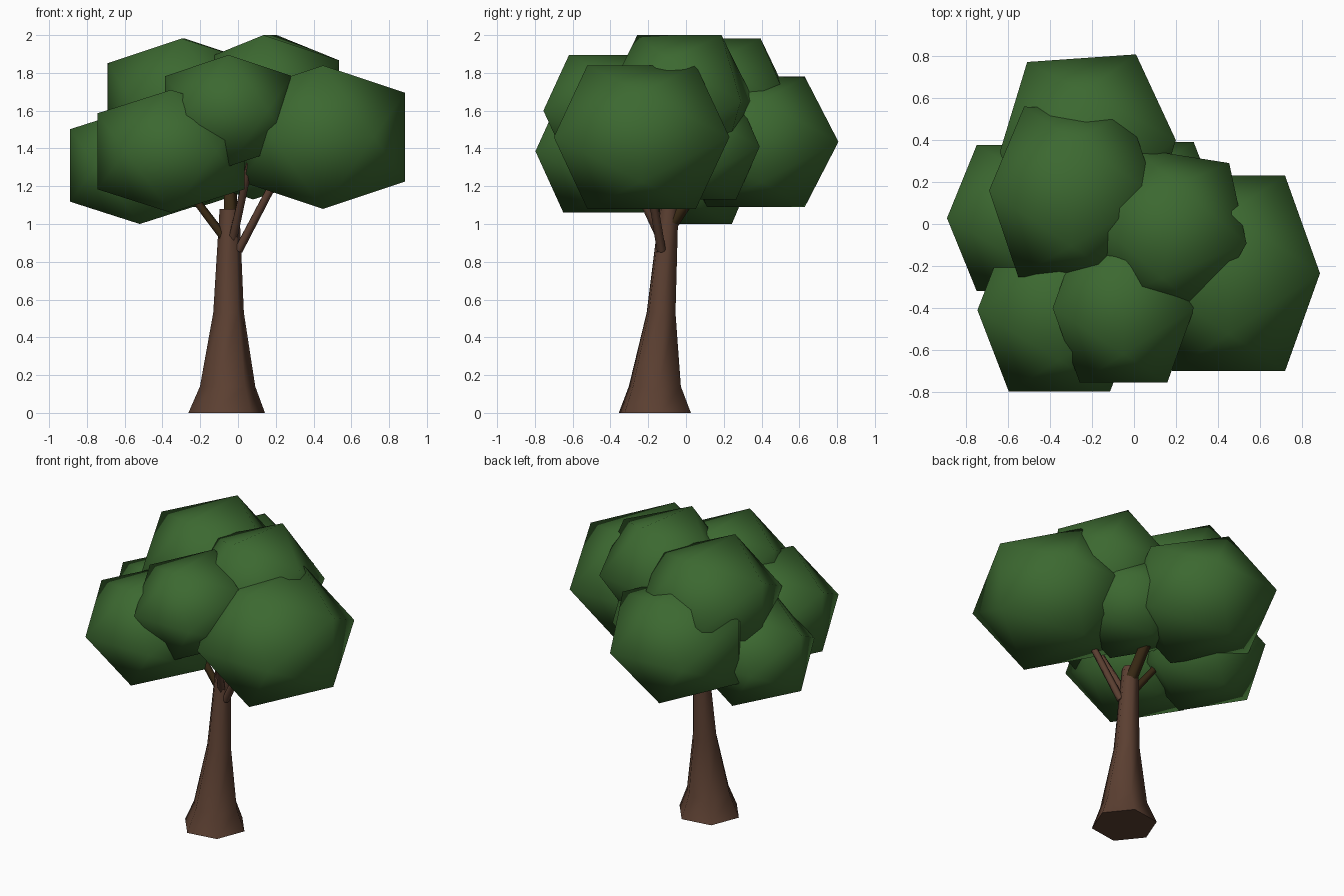
import bpy, bmesh, math
from mathutils import Vector, Matrix

if "Cube" in bpy.data.objects:
    bpy.data.objects.remove(bpy.data.objects["Cube"], do_unlink=True)


def material(name, rgb):
    mat = bpy.data.materials.new(name)
    mat.use_nodes = True
    mat.diffuse_color = (*rgb, 1)
    mat.node_tree.nodes["Principled BSDF"].inputs["Base Color"].default_value = (*rgb, 1)
    return mat


green = material("leaf green", (0.045, 0.14, 0.03))
bark = material("bark brown", (0.105, 0.05, 0.031))
dark_bark = material("dark bark", (0.04, 0.022, 0.007))


def finish(name, bm, mat, smooth=True):
    bmesh.ops.recalc_face_normals(bm, faces=bm.faces)
    mesh = bpy.data.meshes.new(name)
    bm.to_mesh(mesh)
    bm.free()
    mesh.materials.append(mat)
    for poly in mesh.polygons:
        poly.use_smooth = smooth and len(poly.vertices) < 5
    obj = bpy.data.objects.new(name, mesh)
    bpy.context.collection.objects.link(obj)
    return obj


# Leaf clump: a twenty-sided solid fitted to the given half sizes
def clump(name, centre, half, turn=0):
    bm = bmesh.new()
    short = (math.sqrt(5) - 1) / 2
    for a in (-1, 1):
        for b in (-short, short):
            for co in ((a, 0, b), (0, b, a), (b, a, 0)):
                bm.verts.new([c * h for c, h in zip(co, half)])
    bmesh.ops.convex_hull(bm, input=bm.verts)
    bm.transform(Matrix.Translation(centre) @ Matrix.Rotation(math.radians(turn), 4, 'Z'))
    finish(name, bm, green)


# Tapered limb through (centre, radius) rings
def limb(name, rings, sides, mat, turn=0):
    bm = bmesh.new()
    axis = (Vector(rings[-1][0]) - Vector(rings[0][0])).normalized()
    tilt = Vector((0, 0, 1)).rotation_difference(axis)
    if sides > 5:
        tilt.identity()
    loops = []
    for centre, radius in rings:
        loop = []
        for i in range(sides):
            a = math.tau * i / sides + turn
            offset = Vector((math.cos(a), math.sin(a), 0)) * radius
            loop.append(bm.verts.new(Vector(centre) + tilt @ offset))
        loops.append(loop)
    for low, high in zip(loops, loops[1:]):
        for i in range(sides):
            j = (i + 1) % sides
            bm.faces.new((low[i], low[j], high[j], high[i]))
    bm.faces.new(loops[0][::-1])
    bm.faces.new(loops[-1])
    finish(name, bm, mat)


# Trunk with a flared foot
limb("trunk", [((-0.06, -0.165, 0), 0.205), ((-0.055, -0.165, 0.14), 0.148),
               ((-0.05, -0.132, 0.53), 0.082), ((-0.045, -0.09, 1.08), 0.053)],
     6, bark, 0.15)

# Branches reaching into the crown
limb("left_branch", [((0.0, -0.13, 0.86), 0.025), ((0.22, -0.2, 1.28), 0.022)], 5, bark)
limb("front_branch", [((-0.03, -0.13, 0.92), 0.025), ((0.06, -0.32, 1.32), 0.02)], 5, bark)
limb("right_branch", [((-0.07, -0.11, 0.92), 0.025), ((-0.32, -0.1, 1.25), 0.022)], 5, dark_bark)
limb("back_branch", [((-0.04, -0.08, 1.0), 0.04), ((-0.06, 0.4, 1.7), 0.03)], 5, dark_bark)

# Crown of overlapping leaf clumps
clump("left_clump", (0.45, -0.235, 1.46), (0.435, 0.465, 0.38))
clump("right_front_clump", (-0.355, -0.41, 1.385), (0.39, 0.387, 0.325))
clump("front_clump", (-0.05, -0.4, 1.6), (0.337, 0.355, 0.295))
clump("top_left_clump", (0.17, -0.035, 1.65), (0.37, 0.365, 0.35), -9)
clump("top_right_clump", (-0.29, 0.145, 1.64), (0.4, 0.405, 0.342), -2)
clump("back_clump", (-0.22, 0.37, 1.435), (0.42, 0.42, 0.345), 4)
clump("right_low_clump", (-0.52, 0.028, 1.31), (0.37, 0.347, 0.31))
clump("middle_clump", (0.08, 0.065, 1.41), (0.33, 0.325, 0.28))
